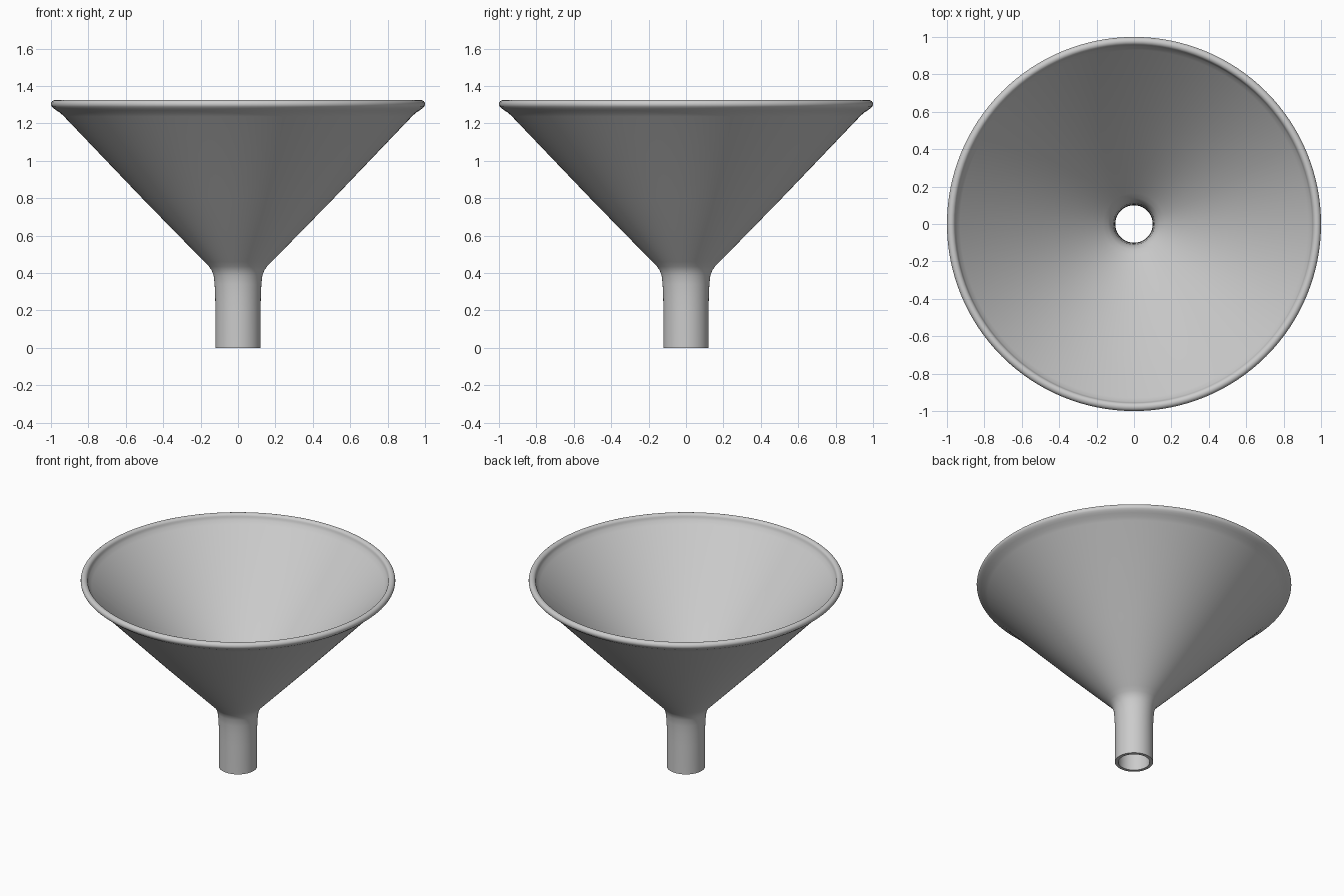
import bpy, bmesh, math

if "Cube" in bpy.data.objects:
    bpy.data.objects.remove(bpy.data.objects["Cube"])

# Closed wall cross-section (radius, height): spout and cone outside, rolled rim, then back down inside
outer = [(0.121, 0.0), (0.121, 0.2), (0.122, 0.28), (0.125, 0.34), (0.130, 0.385),
         (0.140, 0.413), (0.155, 0.435), (0.18, 0.46), (0.5, 0.787), (0.93, 1.237),
         (0.95, 1.256), (0.972, 1.270), (0.985, 1.280)]
rim_c, rim_r = (0.978, 1.303), 0.022
rim = [(rim_c[0] + rim_r * math.cos(math.radians(a)), rim_c[1] + rim_r * math.sin(math.radians(a)))
       for a in range(-40, 181, 20)]
inner = [(0.949, 1.288), (0.93, 1.266), (0.5, 0.816), (0.165, 0.475), (0.138, 0.449),
         (0.121, 0.425), (0.110, 0.392), (0.104, 0.34), (0.101, 0.28), (0.100, 0.2), (0.100, 0.0)]
profile = outer + rim + inner

# Revolve the section around z
bm = bmesh.new()
verts = [bm.verts.new((r, 0, z)) for r, z in profile]
edges = [bm.edges.new((v, verts[(i + 1) % len(verts)])) for i, v in enumerate(verts)]
bmesh.ops.spin(bm, geom=verts + edges, cent=(0, 0, 0), axis=(0, 0, 1),
               angle=math.tau, steps=128, use_merge=False)
bmesh.ops.remove_doubles(bm, verts=bm.verts[:], dist=1e-5)
bmesh.ops.recalc_face_normals(bm, faces=bm.faces[:])

mesh = bpy.data.meshes.new("funnel")
bm.to_mesh(mesh)
bm.free()
funnel = bpy.data.objects.new("funnel", mesh)
bpy.context.collection.objects.link(funnel)

# Smooth shading with crisp spout lip
bpy.context.view_layer.objects.active = funnel
funnel.select_set(True)
bpy.ops.object.shade_smooth_by_angle(angle=math.radians(50))
